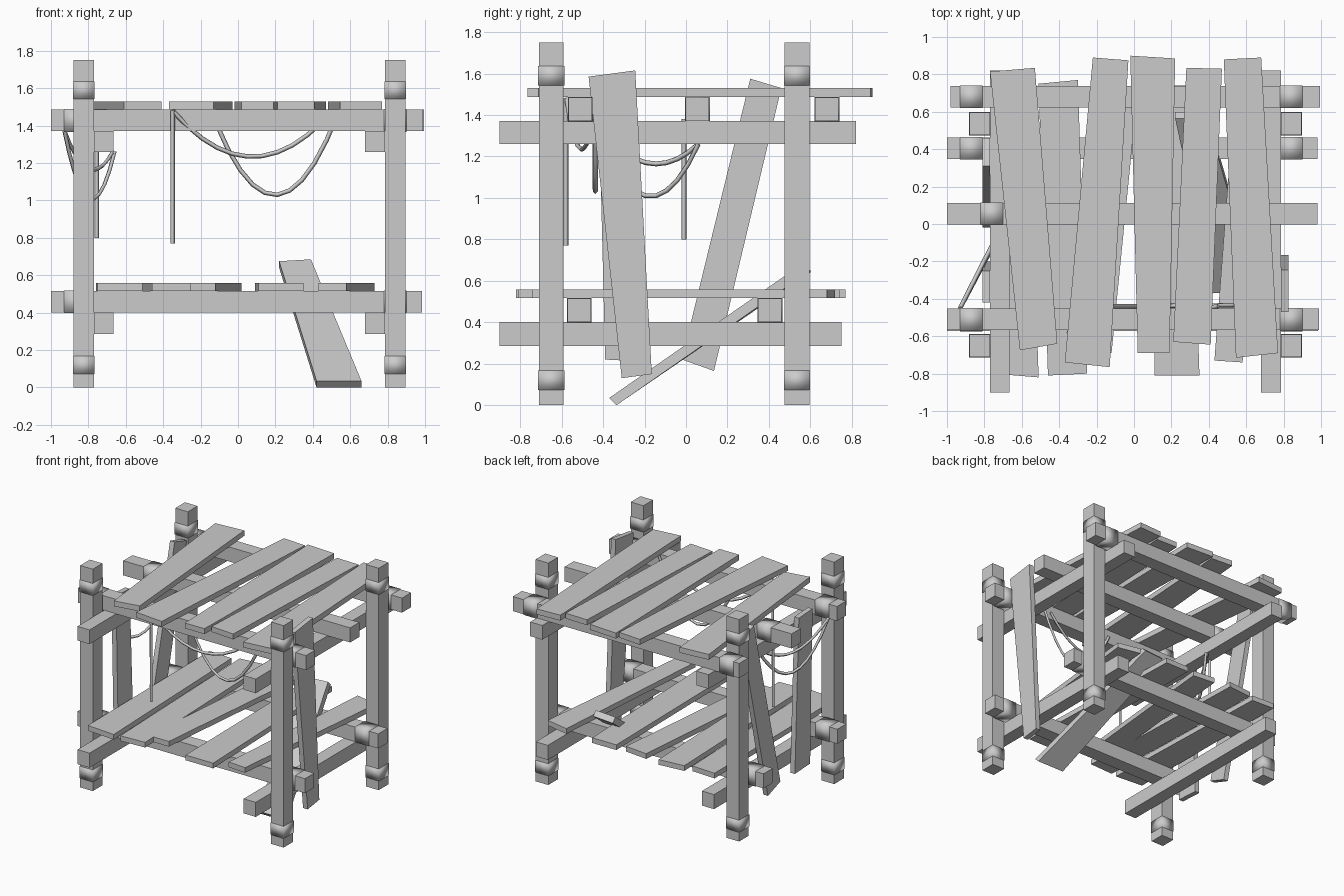
import bpy
from mathutils import Vector

if "Cube" in bpy.data.objects:
    bpy.data.objects.remove(bpy.data.objects["Cube"])

grey = bpy.data.materials.new("weathered_grey")
grey.use_nodes = True
grey.diffuse_color = (0.6, 0.6, 0.6, 1)
grey.node_tree.nodes["Principled BSDF"].inputs["Base Color"].default_value = (0.6, 0.6, 0.6, 1)


def solid(name, bottom, top, smooth=False):
    """Prism joining two matching four-cornered outlines."""
    mesh = bpy.data.meshes.new(name)
    faces = [(3, 2, 1, 0), (4, 5, 6, 7)]
    faces += [(i, (i + 1) % 4, (i + 1) % 4 + 4, i + 4) for i in range(4)]
    mesh.from_pydata(list(bottom) + list(top), [], faces)
    mesh.materials.append(grey)
    for p in mesh.polygons:
        p.use_smooth = smooth
    obj = bpy.data.objects.new(name, mesh)
    bpy.context.collection.objects.link(obj)
    return obj


def box(name, x, y, z, smooth=False):
    ring = [(x[0], y[0]), (x[1], y[0]), (x[1], y[1]), (x[0], y[1])]
    return solid(name, [(a, b, z[0]) for a, b in ring], [(a, b, z[1]) for a, b in ring], smooth)


def deck_plank(name, corners, z):
    solid(name, [(a, b, z[0]) for a, b in corners], [(a, b, z[1]) for a, b in corners])


def wall_plank(name, corners, x):
    solid(name, [(x[0], a, b) for a, b in corners], [(x[1], a, b) for a, b in corners])


def around(c, half):
    return (c - half, c + half)


def rope(name, start, end, sag, steps=10):
    curve = bpy.data.curves.new(name, "CURVE")
    curve.dimensions = "3D"
    curve.bevel_depth = 0.012
    curve.bevel_resolution = 0
    curve.use_fill_caps = True
    line = curve.splines.new("POLY")
    line.points.add(steps)
    a, b = Vector(start), Vector(end)
    for i, p in enumerate(line.points):
        t = i / steps
        v = a.lerp(b, t)
        p.co = (v.x, v.y, v.z - 4 * sag * t * (1 - t), 1)
    curve.materials.append(grey)
    bpy.context.collection.objects.link(bpy.data.objects.new(name, curve))


# Corner posts with bindings near both ends
for side, px in (("right", -0.825), ("left", 0.84)):
    for end, py in (("front", -0.65), ("back", 0.535)):
        name = f"{end}_{side}_post"
        box(name, around(px, 0.055), around(py, 0.06), (0, 1.75))
        for n, z in (("lower", 0.12), ("upper", 1.59)):
            box(f"{name}_{n}_binding", around(px, 0.058), around(py, 0.063), around(z, 0.047), True)

# Long cross beams with lashings beside the posts
BEAMS = (("upper_front", -0.51, 1.37, -1, 0.99), ("upper_middle", 0.055, 1.37, -1, 0.98),
         ("upper_back", 0.68, 1.37, -0.98, 0.995), ("lower_front", -0.515, 0.4, -1, 0.985),
         ("lower_back", 0.405, 0.4, -1, 0.98))
for name, y, z, x0, x1 in BEAMS:
    box(name + "_beam", (x0, x1), around(y, 0.057), (z, z + 0.115))
    spots = [-0.76] if "middle" in name else [-0.87, 0.84]
    for i, x in enumerate(spots):
        box(f"{name}_lashing_{i}", around(x, 0.06), around(y, 0.06), (z - 0.003, z + 0.118), True)

# Side beams carrying the cross beams
for side, x in (("right", (-0.77, -0.665)), ("left", (0.68, 0.785))):
    box(f"{side}_upper_side_beam", x, (-0.9, 0.82), (1.26, 1.372))
    box(f"{side}_lower_side_beam", x, (-0.9, 0.75), (0.285, 0.4))

# Crooked deck planks, corners from front right round to back right
UPPER = (
    ((-0.61, -0.675), (-0.41, -0.64), (-0.53, 0.835), (-0.77, 0.815)),
    ((-0.37, -0.74), (-0.13, -0.765), (-0.03, 0.875), (-0.22, 0.89)),
    ((0.02, -0.69), (0.19, -0.69), (0.22, 0.885), (-0.02, 0.9)),
    ((0.21, -0.63), (0.41, -0.645), (0.47, 0.83), (0.28, 0.835)),
    ((0.545, -0.715), (0.77, -0.69), (0.68, 0.89), (0.48, 0.88)))
LOWER = (
    ((-0.75, -0.8), (-0.51, -0.82), (-0.56, 0.72), (-0.76, 0.73)),
    ((-0.46, -0.81), (-0.25, -0.8), (-0.3, 0.77), (-0.51, 0.75)),
    ((-0.3, -0.69), (-0.12, -0.69), (0.02, 0.72), (-0.17, 0.74)),
    ((0.11, -0.81), (0.35, -0.81), (0.3, 0.74), (0.09, 0.74)),
    ((0.43, -0.73), (0.58, -0.74), (0.73, 0.68), (0.54, 0.72)))
for i, c in enumerate(UPPER):
    deck_plank(f"upper_deck_plank_{i + 1}", c, (1.487, 1.53))
for i, c in enumerate(LOWER):
    deck_plank(f"lower_deck_plank_{i + 1}", c, (0.517, 0.558))

# Upright planks against the sides
wall_plank("left_side_plank", ((-0.31, 0.13), (-0.165, 0.15), (-0.245, 1.615), (-0.47, 1.585)), (0.785, 0.825))
wall_plank("right_side_plank_front", ((-0.39, 0.22), (-0.2, 0.21), (-0.25, 1.42), (-0.42, 1.43)), (-0.81, -0.77))
wall_plank("right_side_plank_back", ((-0.02, 0.22), (0.135, 0.165), (0.46, 1.53), (0.31, 1.575)), (-0.81, -0.77))

# Fallen plank propped on the lower deck
low = [(0.42, -0.37, 0.035), (0.66, -0.37, 0.035), (0.39, 0.565, 0.685), (0.22, 0.565, 0.675)]
solid("fallen_plank", [(x, y + 0.035, z - 0.035) for x, y, z in low], low)

# Hanging ropes
rope("front_rope_short", (-0.35, -0.575, 1.48), (0.45, -0.44, 1.42), 0.215)
rope("front_rope_long", (-0.12, -0.44, 1.42), (0.54, -0.435, 1.48), 0.42)
rope("side_rope_long", (-0.93, -0.45, 1.38), (-0.66, 0.06, 1.26), 0.31)
rope("side_rope_short", (-0.93, -0.45, 1.38), (-0.67, 0.06, 1.26), 0.15)
rope("front_rope_end", (-0.35, -0.58, 1.48), (-0.35, -0.58, 0.77), 0, 1)
rope("side_rope_end", (-0.755, -0.01, 1.38), (-0.755, -0.01, 0.8), 0, 1)
